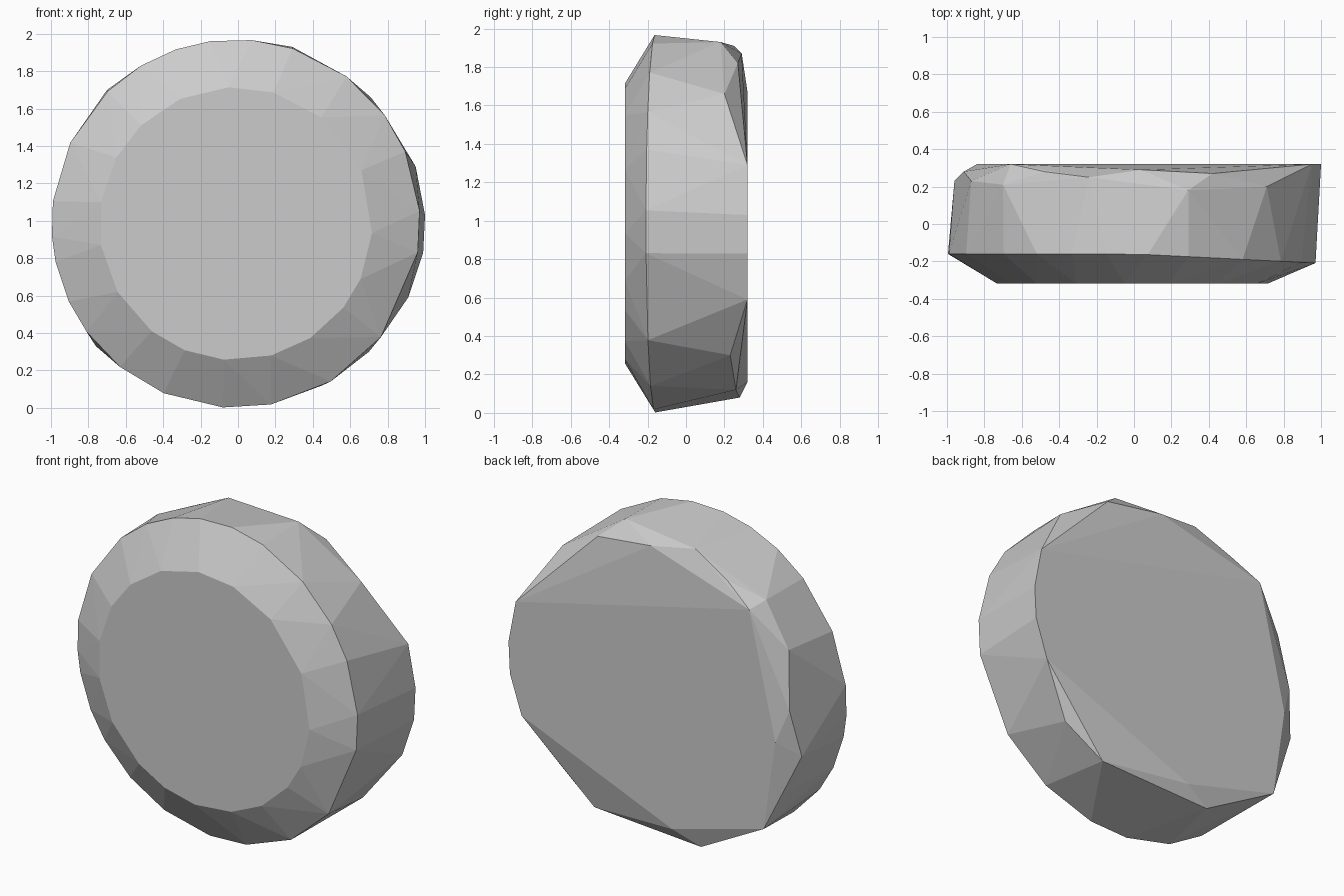
import bpy
import bmesh
import math

# Remove the default cube if the scene has one
default_cube = bpy.data.objects.get("Cube")
if default_cube:
    bpy.data.objects.remove(default_cube, do_unlink=True)

CENTRE_X = -0.012
CENTRE_Z = 0.985


def make_material(name, value):
    """Flat grey material shown the same in viewport and render."""
    material = bpy.data.materials.new(name)
    material.use_nodes = True
    colour = (value, value, value, 1)
    material.diffuse_color = colour
    shader = material.node_tree.nodes["Principled BSDF"]
    shader.inputs["Base Color"].default_value = colour
    shader.inputs["Roughness"].default_value = 0.8
    return material


def ring(angles, radius, depth, skew=0.0):
    """Points on an upright circle; skew pulls the +x side forward."""
    points = []
    for angle in angles:
        turn = math.radians(angle)
        x = CENTRE_X + radius * math.cos(turn)
        z = CENTRE_Z + radius * math.sin(turn)
        points.append((x, depth - skew * max(0.0, x), z))
    return points


def build_hull(name, points, material):
    """Wrap the points in a faceted convex shell."""
    shell = bmesh.new()
    for point in points:
        shell.verts.new(point)
    result = bmesh.ops.convex_hull(shell, input=shell.verts)
    unused = [item for item in result["geom_interior"]
              if isinstance(item, bmesh.types.BMVert)]
    bmesh.ops.delete(shell, geom=unused, context="VERTS")
    # Merge the coplanar triangles of the front and back caps
    bmesh.ops.dissolve_limit(shell, angle_limit=math.radians(0.5),
                             verts=shell.verts, edges=shell.edges)
    bmesh.ops.recalc_face_normals(shell, faces=shell.faces)
    mesh = bpy.data.meshes.new(name)
    shell.to_mesh(mesh)
    shell.free()
    mesh.materials.append(material)
    stone = bpy.data.objects.new(name, mesh)
    bpy.context.collection.objects.link(stone)
    return stone


# Flat front cap
front_cap = ring([93, 74, 51, 23, 356, 336, 322, 303, 285,
                  265, 248, 232, 210, 189, 171, 151, 134, 114],
                 radius=0.73, depth=-0.318)

# Widest outline, just behind the front bevel
front_rim = ring([4, 23, 36, 53, 72, 85, 98, 109, 121, 134, 154, 173,
                  184, 192, 205, 216, 231, 247, 266, 281, 301, 322, 351],
                 radius=0.985, depth=-0.16, skew=0.05)

# Flat back cap, irregular, as x and z
back_outline = [(.95, 1.29), (1, 1.03), (.99, .83), (.91, .59),
                (-.13, .16), (-.76, .33), (-.84, .89), (-.66, 1.67)]
back_cap = [(x, 0.32, z) for x, z in back_outline]

# Chipped corners between the rim and the back cap
back_chips = [
    # top edge
    (.71, .2, 1.66), (.42, .27, 1.82), (.29, .18, 1.93), (.04, .29, 1.87),
    (-.24, .25, 1.91), (-.48, .28, 1.79), (-.7, .21, 1.7),
    # side at -x
    (-.87, .23, 1.44), (-.91, .28, 1.09), (-.96, .23, .8), (-.88, .23, .57),
    # bottom edge
    (.7, .23, .3), (.45, .26, .12), (-.3, .28, .08),
]

stone_grey = make_material("stone grey", 0.6)
build_hull("round_stone", front_cap + front_rim + back_cap + back_chips,
           stone_grey)
